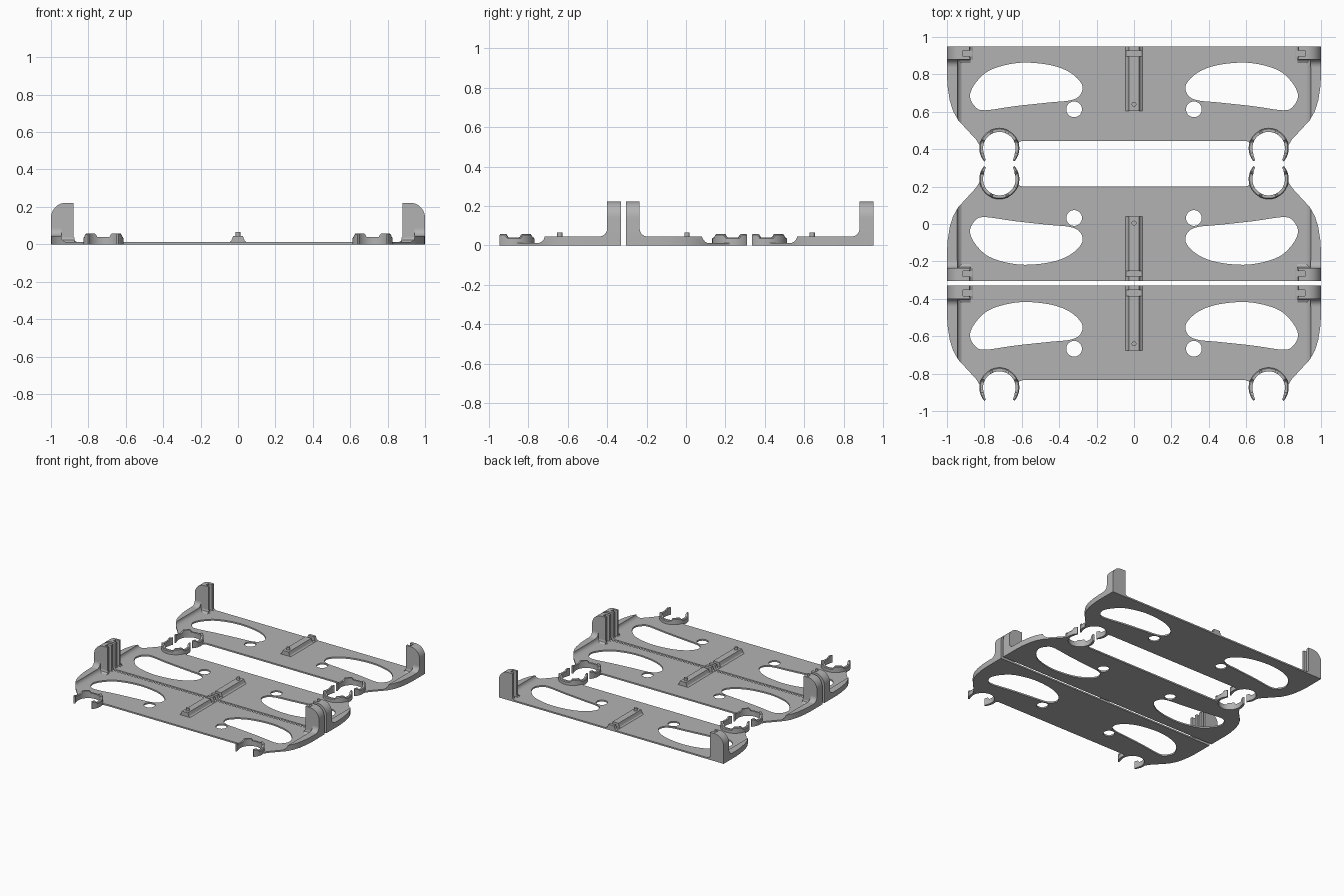
import bpy, bmesh, math
from mathutils import Vector

if "Cube" in bpy.data.objects:
    bpy.data.objects.remove(bpy.data.objects["Cube"])

grey = bpy.data.materials.new("light grey")
grey.use_nodes = True
grey.diffuse_color = (0.45, 0.45, 0.45, 1)
grey.node_tree.nodes["Principled BSDF"].inputs["Base Color"].default_value = (0.45, 0.45, 0.45, 1)

# Each panel is drawn with u across, d = distance from its back edge, z up.
PLACE = {
    "z": lambda a, b, t: (a, -b, t),   # plan outline, extruded upward
    "y": lambda a, b, t: (a, -t, b),   # front profile, extruded in depth
    "x": lambda a, b, t: (t, -a, b),   # side profile, extruded across
}


def finish(bm, name):
    bmesh.ops.recalc_face_normals(bm, faces=bm.faces)
    mesh = bpy.data.meshes.new(name)
    bm.to_mesh(mesh)
    bm.free()
    mesh.materials.append(grey)
    ob = bpy.data.objects.new(name, mesh)
    bpy.context.scene.collection.objects.link(ob)
    return ob


def prism(name, pts, lo, hi, axis="z"):
    bm = bmesh.new()
    place = PLACE[axis]
    face = bm.faces.new([bm.verts.new(place(a, b, lo)) for a, b in pts])
    top = bmesh.ops.extrude_face_region(bm, geom=[face])["geom"]
    shift = Vector(place(0, 0, hi)) - Vector(place(0, 0, lo))
    bmesh.ops.translate(bm, vec=shift, verts=[v for v in top if isinstance(v, bmesh.types.BMVert)])
    return finish(bm, name)


def arc(cx, cy, r, start, end, n):
    angles = [math.radians(start + (end - start) * i / n) for i in range(n + 1)]
    return [(cx + r * math.cos(a), cy + r * math.sin(a)) for a in angles]


def circle(cx, cy, r, n=40):
    return arc(cx, cy, r, 0, 360, n)[:-1]


def flip(pts):
    return [(-a, b) for a, b in pts]


def rect(a0, a1, b0, b1):
    return [(a0, b0), (a1, b0), (a1, b1), (a0, b1)]


def smooth_loop(pts, steps=6):
    """Closed curve running through all the points."""
    out = []
    n = len(pts)
    for i in range(n):
        p0, p1, p2, p3 = [Vector(pts[(i + k) % n]) for k in (-1, 0, 1, 2)]
        for s in range(steps):
            t = s / steps
            p = p1 + (p2 - p0) * t / 2 + (p0 * 2 - p1 * 5 + p2 * 4 - p3) * t * t / 2 \
                + (p1 * 3 - p0 - p2 * 3 + p3) * t ** 3 / 2
            out.append(tuple(p))
    return out


def carve(ob, cutters, operation="DIFFERENCE"):
    for c in cutters:
        mod = ob.modifiers.new("cut", "BOOLEAN")
        mod.operation = operation
        mod.solver = "EXACT"
        mod.object = c
    bpy.context.view_layer.update()
    mesh = bpy.data.meshes.new_from_object(ob.evaluated_get(bpy.context.evaluated_depsgraph_get()))
    ob.modifiers.clear()
    ob.data = mesh
    for c in cutters:
        bpy.data.objects.remove(c)
    return ob


def mirror(ob):
    ob.modifiers.new("mirror", "MIRROR").use_axis[0] = True
    return ob


THICK = 0.012
CLIP = (0.72, 0.545)
R_OUT, R_IN = 0.107, 0.087

# Plan outline of one panel
half = [(1, 0), (1, 0.16), (0.996, 0.22), (0.985, 0.29), (0.968, 0.345), (0.94, 0.395),
        (0.845, 0.498), (0.825, 0.53), (0.82, 0.55), (0.625, 0.55), (0.622, 0.525),
        (0.612, 0.51), (0.595, 0.505)]
outline = half + flip(half)[::-1]

# Base plate with windows, round holes and clip openings
window = smooth_loop([(0.877, 0.262), (0.84, 0.187), (0.76, 0.123), (0.61, 0.088), (0.45, 0.10),
                      (0.342, 0.14), (0.278, 0.205), (0.289, 0.262), (0.342, 0.289), (0.45, 0.30),
                      (0.636, 0.32), (0.797, 0.342), (0.85, 0.322)])
cutters = []
for pts in (window, circle(0.32, 0.337, 0.042), circle(*CLIP, R_IN + 0.003)):
    cutters += [prism("cutter", p, -0.1, 0.1) for p in (pts, flip(pts))]
plate = carve(prism("base_plate", outline, 0, THICK), cutters)

# Raised side rims with a coved inner face, trimmed to the outline
cove = [(0.945, 0.045), (0.942, 0.03), (0.934, 0.019), (0.922, THICK)]
rim = prism("side_rim", [(1.05, 0.001), (1.05, 0.045)] + cove + [(0.922, 0.001)], 0.001, 0.5, "y")
mirror(carve(rim, [prism("trim", outline, -0.1, 0.3)], "INTERSECT"))

# Corner posts: rounded outer shoulder, flared foot, slot on the inner face
post_profile = [(1, 0)] + arc(0.92, 0.142, 0.08, 0, 90, 10) + [(0.88, 0.222), (0.88, 0.035),
                (0.876, 0.022), (0.861, THICK), (0.861, 0)]
post = prism("corner_post", post_profile, 0, 0.07, "y")
mirror(carve(post, [prism("cutter", rect(0.8, 0.913, 0.023, 0.054), 0.014, 0.4)]))

# Fillet running from each post down to the rim, and across the post foot
fillet = [(0.06, 0.01)] + [(0.06, 0.085), (0.07, 0.085)] + arc(0.11, 0.085, 0.04, 180, 270, 8)[1:] + [(0.11, 0.01)]
mirror(prism("post_fillet", fillet, 0.945, 1, "x"))
foot = [(0.06, 0.005), (0.06, 0.035), (0.07, 0.035), (0.074, 0.022), (0.09, THICK), (0.09, 0.005)]
mirror(prism("post_foot", foot, 0.875, 0.95, "x"))

# Central rib with cross slot and locating peg
side = [(0.046, THICK), (0.036, 0.019), (0.031, 0.03), (0.026, 0.045)]
rib = prism("center_rib", [(0.046, 0.002)] + side + flip(side)[::-1] + [(-0.046, 0.002)], 0, 0.345, "y")
carve(rib, [prism("cutter", rect(-0.1, 0.1, 0.023, 0.054), 0.014, 0.2)])
prism("rib_peg", circle(0, 0.31, 0.013, 24), 0.04, 0.066)


# Spring clips: open rings with four raised lugs
def clip_height(deg):
    a = abs(deg)
    lug = min(max((a - 22) / 8, 0), 1) * min(max((70 - a) / 8, 0), 1)
    tip = min(max((a - 106) / 8, 0), 1)
    return 0.04 + 0.018 * max(lug, tip)


bm = bmesh.new()
rings = []
N = 84
for i in range(N + 1):
    deg = -131 + 262 * i / N          # measured from the back of the ring
    a = math.radians(deg)
    h = clip_height(deg)
    taper = 0.008 * max(0, abs(deg) - 110) / 21
    ring = []
    for r, z in ((R_OUT, 0), (R_OUT, h - 0.006), (R_OUT - 0.005, h), (R_IN + taper, h), (R_IN + taper, 0)):
        ring.append(bm.verts.new((CLIP[0] + r * math.sin(a), -CLIP[1] + r * math.cos(a), z)))
    rings.append(ring)
for r0, r1 in zip(rings, rings[1:]):
    for k in range(5):
        bm.faces.new((r0[k], r0[(k + 1) % 5], r1[(k + 1) % 5], r1[k]))
bm.faces.new(rings[0])
bm.faces.new(rings[-1])
mirror(finish(bm, "spring_clip"))

# Smooth curved faces, then repeat the panel three times (the middle one turned round)
parts = [o for o in bpy.context.scene.collection.objects if o.type == "MESH" and grey.name in o.data.materials]
for o in bpy.context.selected_objects:
    o.select_set(False)
for o in parts:
    o.select_set(True)
bpy.context.view_layer.objects.active = plate
bpy.ops.object.shade_smooth_by_angle(angle=math.radians(30))

for label, y, turn in (("middle", -0.305, math.pi), ("front", -0.33, 0), ("back", 0.95, 0)):
    for o in parts:
        twin = o if label == "back" else o.copy()
        if twin is not o:
            bpy.context.scene.collection.objects.link(twin)
            twin.name = label + "_" + o.name
        else:
            o.name = "back_" + o.name
        twin.location = (0, y, 0)
        twin.rotation_euler = (0, 0, turn)
